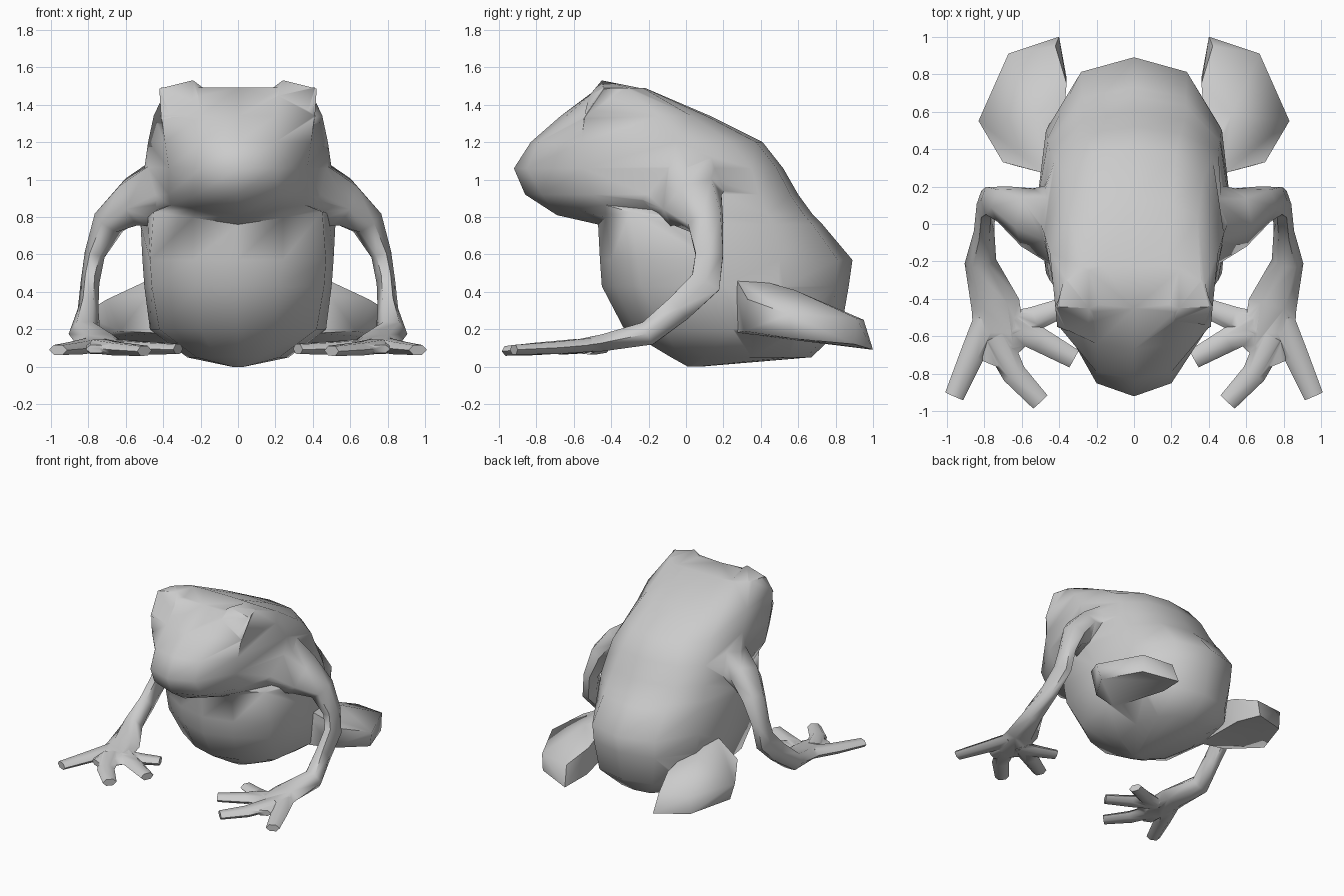
import bpy, bmesh, math
from mathutils import Vector

if "Cube" in bpy.data.objects:
    bpy.data.objects.remove(bpy.data.objects["Cube"])

grey = bpy.data.materials.new("plain grey")
grey.diffuse_color = (0.6, 0.6, 0.6, 1)
grey.use_nodes = True
grey.node_tree.nodes["Principled BSDF"].inputs["Base Color"].default_value = grey.diffuse_color
limbs = []


def finish(name, bm, mirror=True):
    bmesh.ops.recalc_face_normals(bm, faces=bm.faces)
    me = bpy.data.meshes.new(name)
    bm.to_mesh(me)
    bm.free()
    ob = bpy.data.objects.new(name, me)
    bpy.context.collection.objects.link(ob)
    me.materials.append(grey)
    if mirror:
        m = ob.modifiers.new("mirror", 'MIRROR')
        m.use_mirror_merge = False
        limbs.append(ob)
    return ob


def loft(name, rings, mirror=True):
    bm = bmesh.new()
    vs = [[bm.verts.new(p) for p in r] for r in rings]
    n = len(vs[0])
    for a, b in zip(vs, vs[1:]):
        for i in range(n):
            j = (i + 1) % n
            bm.faces.new((a[i], a[j], b[j], b[i]))
    bm.faces.new(vs[0][::-1])
    bm.faces.new(vs[-1])
    return finish(name, bm, mirror)


def tube(name, path, sides=6):
    """Elliptical tube; path rows are x, y, z, sideways radius, other radius."""
    rings = []
    pts = [Vector(p[:3]) for p in path]
    for k, p in enumerate(path):
        t = (pts[min(k + 1, len(pts) - 1)] - pts[max(k - 1, 0)]).normalized()
        u = (Vector((1, 0, 0)) - t * t.x).normalized()
        v = t.cross(u)
        ring = []
        for i in range(sides):
            a = 2 * math.pi * i / sides
            ring.append(pts[k] + u * math.cos(a) * p[3] + v * math.sin(a) * p[4])
        rings.append(ring)
    return loft(name, rings)


def hull(name, pts):
    bm = bmesh.new()
    for p in pts:
        bm.verts.new(p)
    res = bmesh.ops.convex_hull(bm, input=bm.verts)
    junk = [g for g in res["geom_interior"] if isinstance(g, bmesh.types.BMVert)]
    bmesh.ops.delete(bm, geom=junk, context='VERTS')
    return finish(name, bm)


# Body and head: outlines from belly to crown
# z, front y, then (x, y) of four points round the side, back y
levels = [
    (0.00, 0.01, .02, .02, .03, .03, .03, .06, .02, .07, .08),
    (0.05, -.08, .12, -.03, .22, .10, .27, .35, .22, .55, .67),
    (0.20, -.33, .20, -.27, .42, -.12, .47, .25, .40, .58, .83),
    (0.43, -.45, .22, -.38, .46, -.24, .50, .20, .46, .52, .87),
    (0.57, -.46, .24, -.40, .47, -.26, .51, .15, .47, .50, .89),
    (0.76, -.47, .24, -.43, .45, -.30, .52, .10, .46, .46, .73),
    (0.81, -.69, .22, -.59, .36, -.43, .51, .10, .46, .44, .68),
    (0.92, -.86, .22, -.77, .37, -.50, .50, .05, .45, .39, .60),
    (1.06, -.92, .20, -.85, .37, -.55, .50, .00, .42, .35, .52),
    (1.20, -.83, .20, -.79, .39, -.56, .48, -.05, .37, .24, .41),
    (1.34, -.67, .20, -.64, .41, -.54, .45, -.15, .34, .03, .13),
    (1.49, -.45, .22, -.47, .41, -.44, .38, -.32, .28, -.23, -.22),
]
rings = []
for z, yf, x1, y1, x2, y2, x3, y3, x4, y4, yb in levels:
    side = [(x1, y1), (x2, y2), (x3, y3), (x4, y4), (x4 * .6, yb - (yb - y4) * .2)]
    outline = [(0, yf)] + side + [(0, yb)] + [(-x, y) for x, y in reversed(side)]
    # the jaw rises toward its corners
    rise = .15 if .75 < z < .85 else 0
    rings.append([(x, y, z + (rise * abs(x) if y < -.2 else 0)) for x, y in outline])
body = loft("body_with_legs", rings, mirror=False)

# Brow bumps over the eyes
hull("eye_bump", [(.24, -.45, 1.53), (.42, -.44, 1.485), (.20, -.55, 1.41),
                  (.41, -.55, 1.32), (.36, -.57, 1.33), (.36, -.30, 1.49),
                  (.24, -.25, 1.49), (.16, -.42, 1.47), (.30, -.40, 1.35)])

# Front legs, from shoulder over the elbow to the palm
tube("front_leg", [
    (.34, -.01, .95, .21, .27),
    (.57, .035, .88, .12, .175),
    (.69, .105, .77, .09, .105),
    (.765, .125, .60, .055, .085),
    (.79, .105, .45, .05, .095),
    (.80, -.04, .31, .055, .085),
    (.82, -.20, .18, .085, .075),
    (.74, -.43, .13, .13, .052),
    (.715, -.64, .10, .14, .038),
    (.76, -.75, .095, .06, .025),
])

# Fingers: base, middle, tip
fingers = [
    [(.78, -.52, .115), (.865, -.70, .10), (.96, -.92, .09)],
    [(.74, -.60, .11), (.64, -.80, .095), (.50, -.95, .085)],
    [(.68, -.52, .11), (.50, -.62, .10), (.32, -.72, .095)],
    [(.67, -.55, .105), (.53, -.505, .10), (.39, -.45, .10)],
]
for k, f in enumerate(fingers):
    tube("finger_%d" % (k + 1),
         [(*p, r, h) for p, r, h in zip(f, (.08, .065, .052), (.042, .038, .03))])

# Folded hind legs
hull("hind_leg", [
    (.40, .25, .50), (.42, .27, .18), (.63, .31, .19), (.70, .33, .36),
    (.83, .55, .28), (.80, .57, .15), (.67, .91, .26), (.67, .90, .12),
    (.40, 1.0, .09), (.36, .78, .12), (.42, .95, .25), (.52, .58, .41),
    (.36, .75, .33),
])

# Join everything into one skin
for part in limbs:
    m = body.modifiers.new(part.name, 'BOOLEAN')
    m.operation = 'UNION'
    m.solver = 'EXACT'
    m.object = part
deps = bpy.context.evaluated_depsgraph_get()
skin = bpy.data.meshes.new_from_object(body.evaluated_get(deps))
body.modifiers.clear()
body.data = skin
for part in limbs:
    bpy.data.objects.remove(part)
bpy.ops.object.select_all(action='DESELECT')
body.select_set(True)
bpy.context.view_layer.objects.active = body
bpy.ops.object.shade_smooth_by_angle(angle=math.radians(65))
